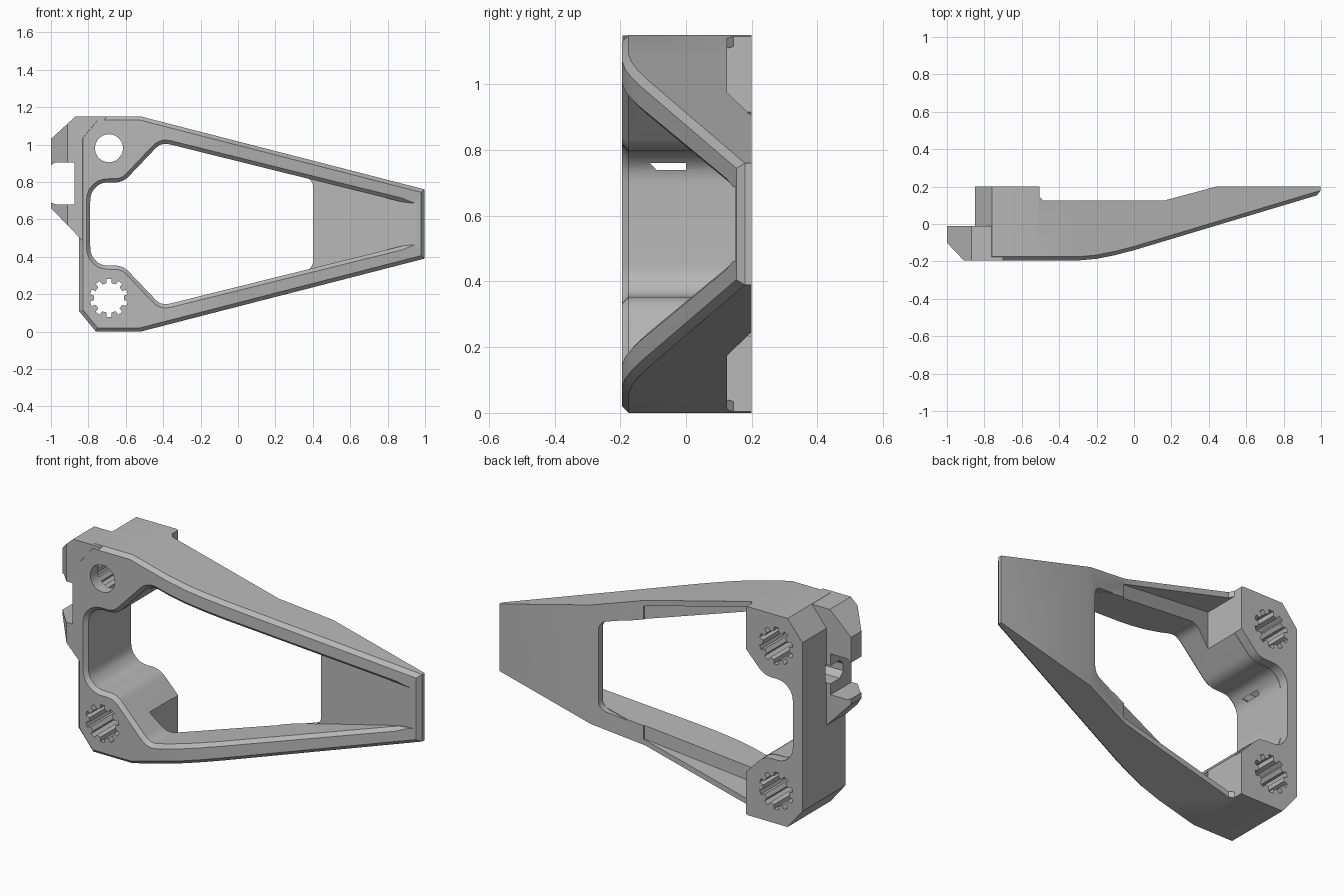
import bpy, bmesh, math
from mathutils import Vector

cube = bpy.data.objects.get("Cube")
if cube:
    bpy.data.objects.remove(cube, do_unlink=True)

MID = 0.575                       # height of the mirror plane
SLOPE = [(-1.3, -0.195), (-0.3, -0.195), (-0.2, -0.186), (-0.1, -0.166),
         (0, -0.14), (0.88, 0.124), (1.3, 0.25)]

grey = bpy.data.materials.new("plain grey")
grey.use_nodes = True
COLOR = (0.48, 0.48, 0.48, 1)
grey.diffuse_color = COLOR
grey.node_tree.nodes["Principled BSDF"].inputs["Base Color"].default_value = COLOR


def front(x):
    """Depth of the front surface at x."""
    for (xa, ya), (xb, yb) in zip(SLOPE, SLOPE[1:]):
        if x <= xb:
            return ya + (yb - ya) * (x - xa) / (xb - xa)
    return SLOPE[-1][1]


def make(name, bm):
    bmesh.ops.recalc_face_normals(bm, faces=bm.faces)
    mesh = bpy.data.meshes.new(name)
    bm.to_mesh(mesh)
    bm.free()
    mesh.materials.append(grey)
    ob = bpy.data.objects.new(name, mesh)
    bpy.context.scene.collection.objects.link(ob)
    return ob


def loft(name, rings):
    """Closed solid through rings with equal point counts."""
    bm = bmesh.new()
    loops = [[bm.verts.new(p) for p in ring] for ring in rings]
    n = len(loops[0])
    for a, b in zip(loops, loops[1:]):
        for i in range(n):
            j = (i + 1) % n
            bm.faces.new((a[i], a[j], b[j], b[i]))
    bm.faces.new(loops[0])
    bm.faces.new(loops[-1][::-1])
    return make(name, bm)


def prism(name, pts, lo, hi, axis):
    """Extrude a 2D outline along x, y or z."""
    def place(p, t):
        q = list(p)
        q.insert(axis, t)
        return q
    return loft(name, [[place(p, t) for p in pts] for t in (lo, hi)])


def combine(ob, tool, operation):
    mod = ob.modifiers.new("cut", 'BOOLEAN')
    mod.operation = operation
    mod.solver = 'EXACT'
    mod.object = tool
    bpy.context.view_layer.objects.active = ob
    bpy.ops.object.modifier_apply(modifier=mod.name)
    bpy.data.objects.remove(tool, do_unlink=True)


def mirrored(half):
    """Counterclockwise outline from its lower half, given as distances from the middle."""
    return [Vector((x, MID - h)) for x, h in half] + \
           [Vector((x, MID + h)) for x, h in reversed(half)]


def rounded(pts, size, steps=5):
    out = []
    for i, p in enumerate(pts):
        a, b = pts[i - 1], pts[(i + 1) % len(pts)]
        s = p + (a - p).normalized() * min(size, (a - p).length * 0.4)
        e = p + (b - p).normalized() * min(size, (b - p).length * 0.4)
        for k in range(steps + 1):
            t = k / steps
            out.append(s * (1 - t) ** 2 + p * 2 * t * (1 - t) + e * t * t)
    return out


def split(pts):
    """Add points where the front surface bends."""
    out = []
    for i, a in enumerate(pts):
        b = pts[(i + 1) % len(pts)]
        out.append(a)
        cuts = [(x - a.x) / (b.x - a.x) for x, _ in SLOPE if abs(b.x - a.x) > 0.02]
        out += [a.lerp(b, t) for t in sorted(cuts) if 0.01 < t < 0.99]
    return out


def offset(pts, d):
    out = []
    for i, p in enumerate(pts):
        u = (p - pts[i - 1]).normalized()
        v = (pts[(i + 1) % len(pts)] - p).normalized()
        n = Vector((u.y + v.y, -u.x - v.x))
        out.append(p + n * d / (1 + u.dot(v)))
    return out


def chamfered(name, pts, back, d, limit):
    """Solid along y whose rim has a chamfer following the front surface."""
    rim = offset(pts, d)
    def depth(p, extra):
        return front(min(p.x, limit)) + extra
    return loft(name, [[(p.x, back, p.y) for p in pts],
                       [(p.x, depth(p, 0.02), p.y) for p in pts],
                       [(p.x, depth(p, -0.005), p.y) for p in rim],
                       [(p.x, -0.5, p.y) for p in rim]])


def depth_block(name):
    """Side profile shared by frame and clip."""
    face = [(-0.91, -0.195)] + SLOPE[1:-1] + [(1.0, front(1.0))]
    back = [(1.0, 0.2), (0.44, 0.2), (0.16, 0.125), (-0.485, 0.125),
            (-0.505, 0.145), (-0.505, 0.2), (-1.0, 0.2), (-1.0, -0.1)]
    return prism(name, face + back, -0.5, 2, 2)


# Main frame outline
outer = split(mirrored([(-0.85, 0.465), (-0.76, 0.575), (-0.52, 0.575), (0.998, 0.185)]))
frame = chamfered("bracket_frame", outer, 0.5, -0.025, 1.3)
combine(frame, depth_block("depth_cutter"), 'INTERSECT')

# Side clip with its slot
clip_outline = [(-0.83, 0.484), (-1, 0.66), (-1, 0.69), (-0.975, 0.68), (-0.875, 0.68),
                (-0.875, 0.905), (-0.975, 0.905), (-1, 0.89), (-1, 1.03),
                (-0.87, 1.149), (-0.70, 1.149), (-0.83, 1.0)]
clip = prism("side_clip", clip_outline, -0.194, -0.01, 1)
combine(clip, depth_block("clip_cutter"), 'INTERSECT')
combine(frame, clip, 'UNION')

# Chamfered front opening, then the window right through
LEFT = [(-0.79, 0.165), (-0.735, 0.222), (-0.615, 0.222), (-0.41, 0.437)]
recess = split(rounded(mirrored(LEFT + [(0.9, 0.112), (1.1, 0.112)]), 0.045))
combine(frame, chamfered("recess_cutter", recess, 0.15, 0.025, 0.88), 'DIFFERENCE')
window = offset(rounded(mirrored(LEFT + [(0.4, 0.238)]), 0.045), 0.002)
combine(frame, prism("window_cutter", window, 0.149, 0.5, 1), 'DIFFERENCE')

# Wedge pockets behind both rails
for side in (-1, 1):
    bm = bmesh.new()
    for x, floor, lip in ((-0.505, -0.05, 0.54), (0.17, 0.12, 0.368)):
        for y in (floor, 0.3):
            for h in (lip - 0.34, lip):
                bm.verts.new((x, y, MID + side * h))
    bmesh.ops.convex_hull(bm, input=bm.verts)
    combine(frame, make("pocket_cutter", bm), 'DIFFERENCE')

# Toothed sockets, the upper one narrowing to a round hole in front
TEETH = 10
for z, start in ((0.18, -0.5), (0.98, -0.13)):
    gear = []
    for i in range(TEETH):
        for r, turn in ((0.08, -0.27), (0.103, -0.2), (0.103, 0.2), (0.08, 0.27)):
            a = math.tau * (i + turn) / TEETH + math.pi / 2
            gear.append((-0.69 + r * math.cos(a), z + r * math.sin(a)))
    combine(frame, prism("socket_cutter", gear, start, 0.5, 1), 'DIFFERENCE')
circle = [(-0.69 + 0.075 * math.cos(math.tau * i / 40),
           0.98 + 0.075 * math.sin(math.tau * i / 40)) for i in range(40)]
combine(frame, prism("hole_cutter", circle, -0.5, -0.1, 1), 'DIFFERENCE')

# Latch hole through the side wall
latch = [(-0.12, 0.77), (-0.09, 0.74), (0, 0.74), (0, 0.84), (-0.09, 0.84), (-0.12, 0.81)]
combine(frame, prism("latch_cutter", latch, -0.95, -0.77, 0), 'DIFFERENCE')

bpy.ops.object.select_all(action='DESELECT')
frame.select_set(True)
bpy.context.view_layer.objects.active = frame
bpy.ops.object.shade_smooth_by_angle(angle=math.radians(20))
